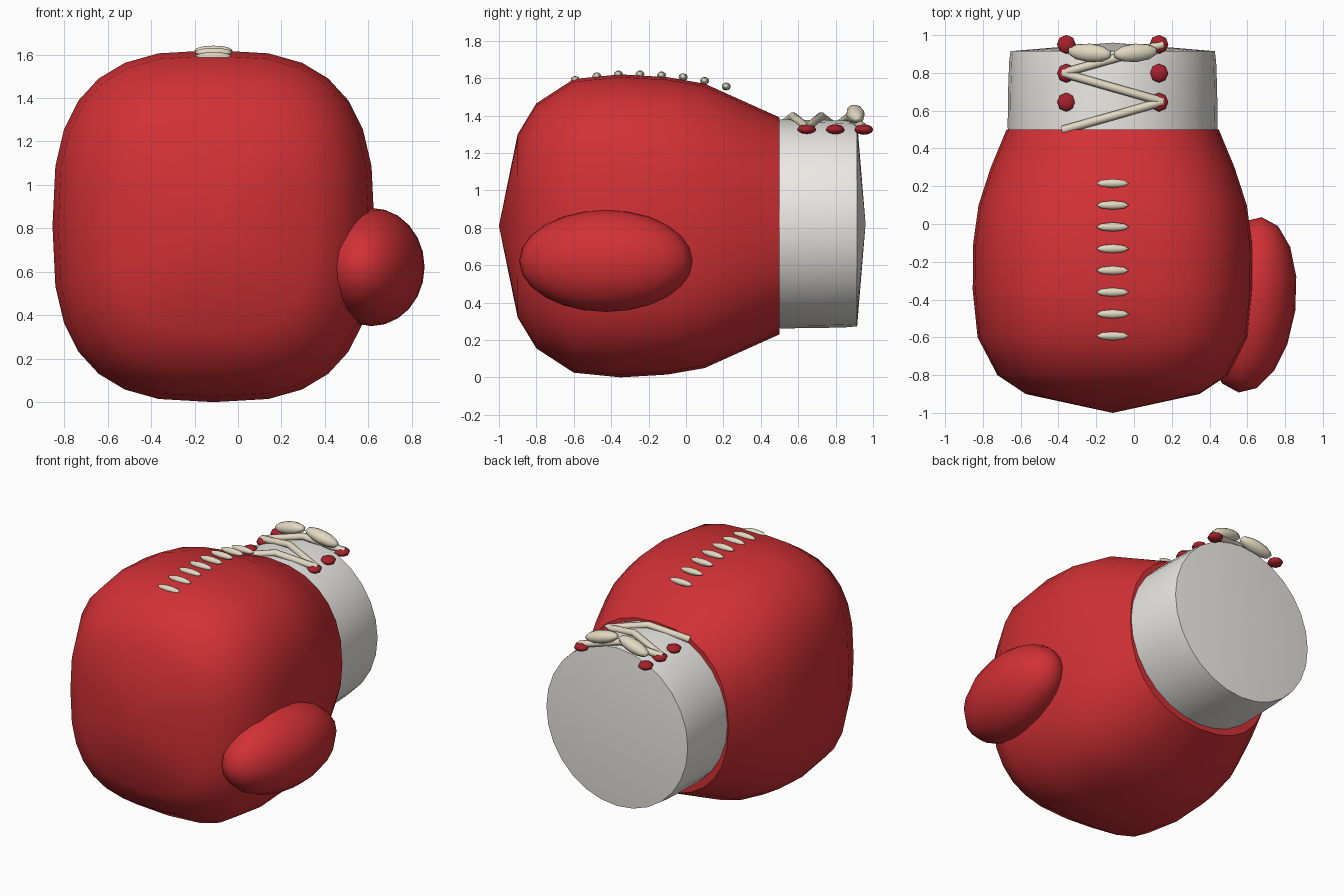
import bpy, bmesh, math
from mathutils import Vector

if "Cube" in bpy.data.objects:
    bpy.data.objects.remove(bpy.data.objects["Cube"])

CX = -0.113  # glove axis


def material(name, rgb):
    m = bpy.data.materials.new(name)
    m.diffuse_color = (*rgb, 1)
    m.use_nodes = True
    m.node_tree.nodes["Principled BSDF"].inputs["Base Color"].default_value = m.diffuse_color
    return m


RED = material("red_leather", (0.64, 0.03, 0.036))
DARK = material("dark_red", (0.38, 0.015, 0.025))
WHITE = material("white_cuff", (0.83, 0.82, 0.78))
CREAM = material("cream_lace", (0.76, 0.69, 0.54))


def finish(ob, name, mat, angle=50):
    ob.name = name
    ob.data.materials.append(mat)
    bpy.ops.object.select_all(action='DESELECT')
    ob.select_set(True)
    bpy.context.view_layer.objects.active = ob
    bpy.ops.object.shade_smooth_by_angle(angle=math.radians(angle))
    return ob


def loft(name, sections, start, end, mat, seg=28):
    """Superellipse rings (y, half width, centre z, half height, exponent) closed by two poles."""
    bm = bmesh.new()
    rings = []
    for y, hw, cz, hz, n in sections:
        ring = []
        for i in range(seg):
            a = 2 * math.pi * i / seg
            c, s = math.cos(a), math.sin(a)
            ring.append(bm.verts.new((CX + hw * math.copysign(abs(c) ** (2 / n), c), y,
                                      cz + hz * math.copysign(abs(s) ** (2 / n), s))))
        rings.append(ring)
    for r0, r1 in zip(rings, rings[1:]):
        for i in range(seg):
            j = (i + 1) % seg
            bm.faces.new((r0[i], r0[j], r1[j], r1[i]))
    for ring, (y, z) in ((rings[0], start), (rings[-1], end)):
        pole = bm.verts.new((CX, y, z))
        for i in range(seg):
            bm.faces.new((pole, ring[i], ring[(i + 1) % seg]))
    bmesh.ops.recalc_face_normals(bm, faces=bm.faces)
    me = bpy.data.meshes.new(name)
    bm.to_mesh(me)
    bm.free()
    ob = bpy.data.objects.new(name, me)
    bpy.context.collection.objects.link(ob)
    return finish(ob, name, mat)


def ellipsoid(name, loc, radii, mat, seg=8, rings=6, rot=(0, 0, 0)):
    bpy.ops.mesh.primitive_uv_sphere_add(segments=seg, ring_count=rings, location=loc, rotation=rot)
    ob = bpy.context.object
    ob.scale = radii
    return finish(ob, name, mat, 80)


# padded hand body
loft("glove_body", [
    (-0.90, 0.46, 0.81, 0.49, 2.8),
    (-0.80, 0.61, 0.81, 0.655, 2.8),
    (-0.60, 0.715, 0.81, 0.785, 2.8),
    (-0.35, 0.741, 0.81, 0.81, 2.8),
    (-0.10, 0.738, 0.81, 0.795, 2.8),
    (0.10, 0.71, 0.81, 0.76, 2.7),
    (0.30, 0.645, 0.81, 0.67, 2.5),
    (0.50, 0.562, 0.81, 0.58, 2.3)], (-1.0, 0.81), (0.50, 0.81), RED)

# wrist cuff
loft("wrist_cuff", [
    (0.46, 0.553, 0.82, 0.556, 2.0),
    (0.52, 0.556, 0.82, 0.558, 2.0),
    (0.72, 0.553, 0.82, 0.556, 2.0),
    (0.86, 0.548, 0.82, 0.552, 2.0),
    (0.915, 0.541, 0.82, 0.547, 2.0)], (0.46, 0.82), (0.96, 0.82), WHITE)

# thumb
ellipsoid("thumb", (0.615, -0.428, 0.622), (0.241, 0.468, 0.272), RED, 16, 12,
          (0, 0, math.radians(-7.5)))

# row of stitches along the back of the hand
for i, z in enumerate((1.59, 1.61, 1.62, 1.62, 1.615, 1.605, 1.585, 1.555)):
    ellipsoid(f"stitch_{i + 1}", (CX, -0.592 + i * 0.1153, z), (0.087, 0.024, 0.021), CREAM)

# eyelets in two rows on the cuff
for side in (-1, 1):
    for i in range(3):
        ellipsoid(f"eyelet_{i + 1}_{'left' if side < 0 else 'right'}",
                  (CX + side * 0.245, 0.645 + i * 0.153, 1.325), (0.05, 0.05, 0.028), DARK)


# zigzag laces, each arching over the cuff
def lace(name, points):
    cu = bpy.data.curves.new(name, 'CURVE')
    cu.dimensions = '3D'
    cu.bevel_depth = 0.023
    cu.bevel_resolution = 1
    cu.use_fill_caps = True
    sp = cu.splines.new('POLY')
    sp.points.add(len(points) - 1)
    for p, co in zip(sp.points, points):
        p.co = (*co, 1)
    ob = bpy.data.objects.new(name, cu)
    bpy.context.collection.objects.link(ob)
    cu.materials.append(CREAM)


for i in range(3):
    s = -1 if i % 2 == 0 else 1
    y = 0.497 + i * 0.151
    lace(f"lace_{i + 1}", [(CX + s * 0.265, y, 1.335), (CX, y + 0.075, 1.395),
                           (CX - s * 0.265, y + 0.151, 1.335)])

# bow lobes
for side, name in ((-1, "bow_left"), (1, "bow_right")):
    ellipsoid(name, (CX + side * 0.122, 0.906, 1.408), (0.122, 0.049, 0.042), CREAM, 10, 8,
              (0, math.radians(side * 14), math.radians(side * 5)))
